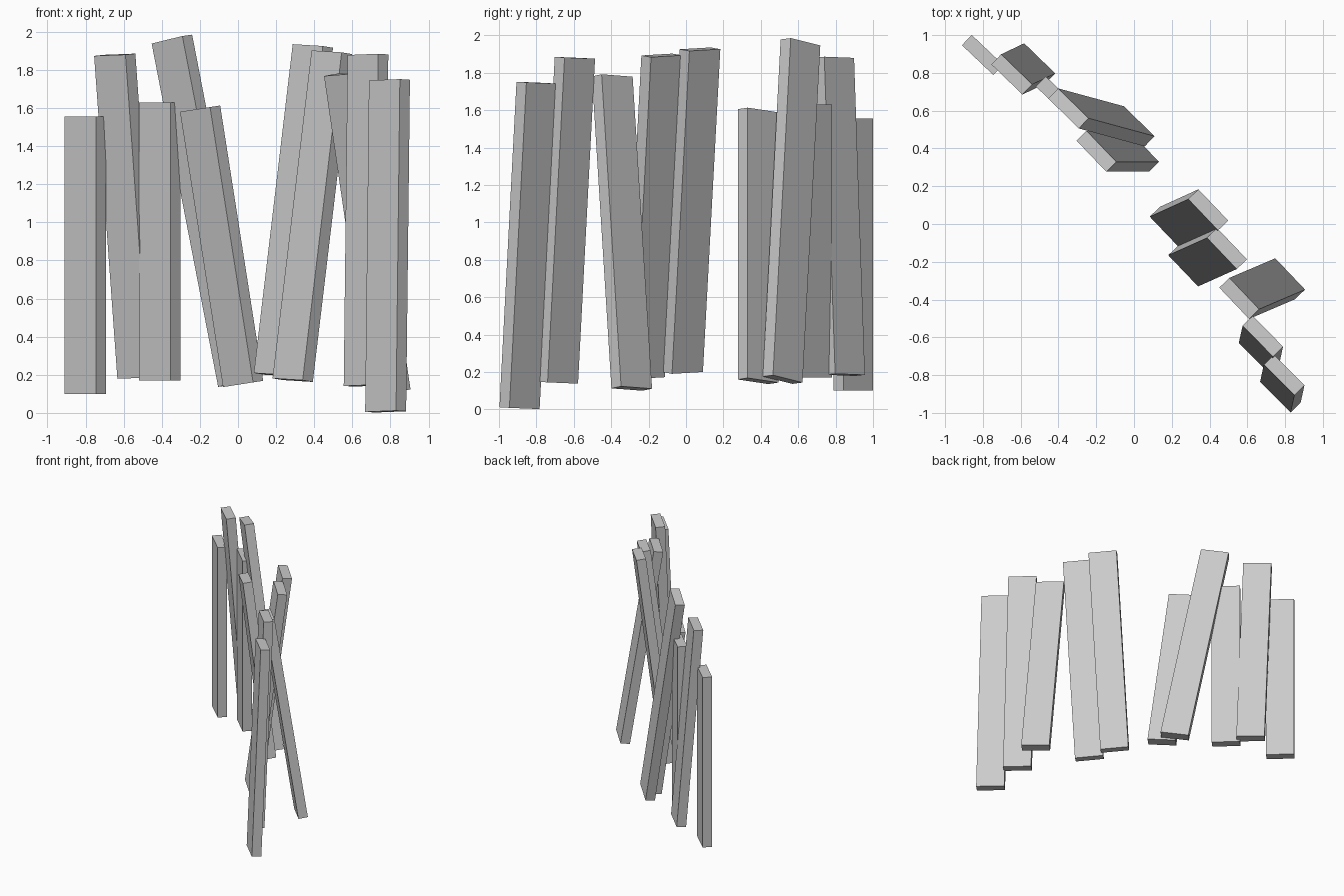
import bpy, bmesh
from math import radians, cos, sin
from mathutils import Vector, Matrix

if "Cube" in bpy.data.objects:
    bpy.data.objects.remove(bpy.data.objects["Cube"])

WIDTH, THICK = 0.229, 0.075

# Each fence plank: bottom centre, top centre, heading of its wide side
PLANKS = [
    ((-0.802, 0.895, 0.10), (-0.802, 0.895, 1.555), -43.5),
    ((-0.525, 0.850, 0.185), (-0.647, 0.792, 1.88), -44),
    ((-0.411, 0.675, 0.17), (-0.411, 0.675, 1.63), -44),
    ((0.002, 0.517, 0.16), (-0.347, 0.612, 1.962), -43.5),
    ((0.027, 0.385, 0.152), (-0.199, 0.385, 1.597), -45.5),
    ((0.189, -0.018, 0.20), (0.393, 0.075, 1.926), -46),
    ((0.287, -0.222, 0.172), (0.492, -0.130, 1.893), -46),
    ((0.800, -0.290, 0.112), (0.557, -0.394, 1.78), -46),
    ((0.662, -0.685, 0.143), (0.682, -0.594, 1.88), -45.5),
    ((0.775, -0.890, 0.007), (0.795, -0.799, 1.747), -45),
]


def plank(name, bottom, top, heading):
    """Box running from bottom to top, wide side turned to the heading."""
    bottom, top = Vector(bottom), Vector(top)
    axis = top - bottom
    up = axis.normalized()
    a = radians(heading)
    side = Vector((cos(a), sin(a), 0))
    side = (side - up * side.dot(up)).normalized()
    depth = up.cross(side)
    turn = Matrix((side, depth, up)).transposed().to_4x4()
    bm = bmesh.new()
    bmesh.ops.create_cube(bm, size=1)
    bmesh.ops.scale(bm, vec=(WIDTH, THICK, axis.length), verts=bm.verts)
    mesh = bpy.data.meshes.new(name)
    bm.to_mesh(mesh)
    bm.free()
    obj = bpy.data.objects.new(name, mesh)
    obj.matrix_world = Matrix.Translation((bottom + top) / 2) @ turn
    bpy.context.collection.objects.link(obj)


for i, (b, t, h) in enumerate(PLANKS, 1):
    plank(f"fence_plank_{i}", b, t, h)
